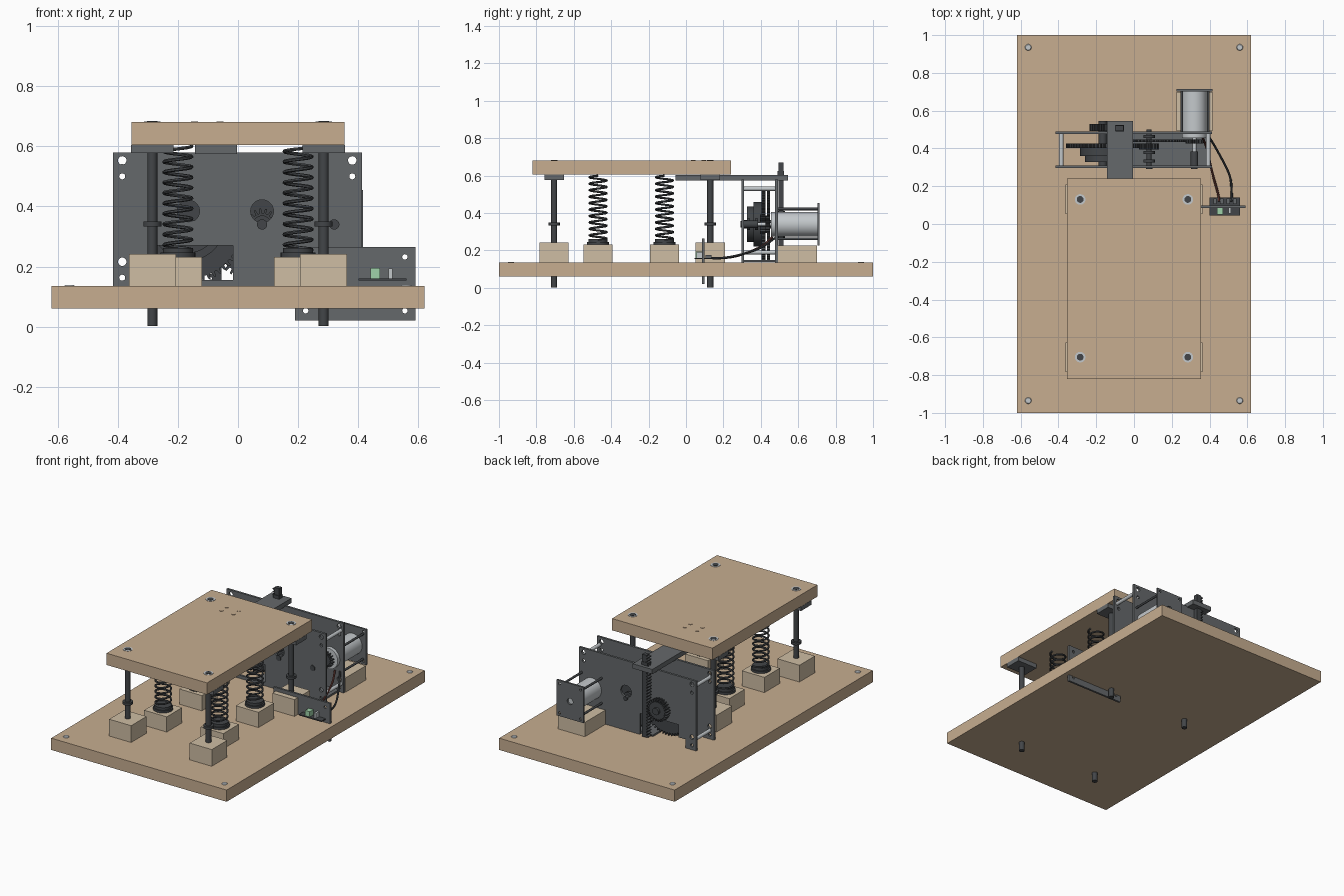
import bpy, bmesh
from math import sin, cos, pi
from mathutils import Matrix, Vector

if "Cube" in bpy.data.objects:
    bpy.data.objects.remove(bpy.data.objects["Cube"])


def mat(name, c):
    m = bpy.data.materials.new(name)
    m.diffuse_color = (*c, 1)
    m.use_nodes = True
    m.node_tree.nodes["Principled BSDF"].inputs["Base Color"].default_value = m.diffuse_color
    return m


WOOD = mat("wood", (0.57, 0.42, 0.28))
PALE = mat("pale_wood", (0.62, 0.51, 0.37))
DARK = mat("dark_metal", (0.055, 0.06, 0.065))
PLATE = mat("plate_metal", (0.13, 0.14, 0.147))
STEEL = mat("steel", (0.55, 0.58, 0.6))
GREEN = mat("green", (0.35, 0.65, 0.4))
RED = mat("red_wire", (0.15, 0.05, 0.04))


def add(name, me, m):
    ob = bpy.data.objects.new(name, me)
    bpy.context.collection.objects.link(ob)
    me.materials.clear()
    me.materials.append(m)
    return ob


def smooth(ob):
    bpy.ops.object.select_all(action='DESELECT')
    ob.select_set(True)
    bpy.context.view_layer.objects.active = ob
    bpy.ops.object.shade_smooth_by_angle()


def box(name, x, y, z, m):
    bm = bmesh.new()
    bmesh.ops.create_cube(bm, size=1)
    for v in bm.verts:
        for i, (a, b) in enumerate((x, y, z)):
            v.co[i] = (a + b) / 2 + v.co[i] * (b - a)
    me = bpy.data.meshes.new(name)
    bm.to_mesh(me)
    bm.free()
    return add(name, me, m)


def cyl(name, p, q, r, m, r2=None, n=32):
    p, q = Vector(p), Vector(q)
    bm = bmesh.new()
    rot = (q - p).to_track_quat('Z', 'Y').to_matrix().to_4x4()
    bmesh.ops.create_cone(bm, cap_ends=True, segments=n, radius1=r, radius2=r if r2 is None else r2,
                          depth=(q - p).length, matrix=Matrix.Translation((p + q) / 2) @ rot)
    me = bpy.data.meshes.new(name)
    bm.to_mesh(me)
    bm.free()
    ob = add(name, me, m)
    smooth(ob)
    return ob


def curve_mesh(name, loops, m, flat, xf=Matrix(), **kw):
    cu = bpy.data.curves.new(name, 'CURVE')
    cu.dimensions = '2D' if flat else '3D'
    if flat:
        cu.fill_mode = 'BOTH'
    for k, val in kw.items():
        setattr(cu, k, val)
    for pts in loops:
        s = cu.splines.new('POLY')
        s.points.add(len(pts) - 1)
        for sp, c in zip(s.points, pts):
            sp.co = (*c, 0, 1) if flat else (*c, 1)
        s.use_cyclic_u = flat
    tmp = bpy.data.objects.new(name + "_tmp", cu)
    bpy.context.collection.objects.link(tmp)
    bpy.context.view_layer.update()
    dg = bpy.context.evaluated_depsgraph_get()
    me = bpy.data.meshes.new_from_object(tmp.evaluated_get(dg))
    bpy.data.objects.remove(tmp)
    me.transform(xf)
    me.name = name
    ob = add(name, me, m)
    smooth(ob)
    return ob


def slab(name, loops, y0, y1, m):
    # upright slab: loops are in x-z, thickness runs along y
    xf = Matrix.Translation((0, (y0 + y1) / 2, 0)) @ Matrix.Rotation(pi / 2, 4, 'X')
    return curve_mesh(name, loops, m, True, xf, extrude=(y1 - y0) / 2)


def rect(x0, x1, z0, z1):
    return [(x0, z0), (x1, z0), (x1, z1), (x0, z1)]


def circ(x, z, r, n=32):
    return [(x + r * cos(2 * pi * i / n), z + r * sin(2 * pi * i / n)) for i in range(n)]


def gear(name, x, z, r, teeth, y0, y1, depth=0.016):
    pts = []
    for i in range(teeth):
        for f, rr in ((0, r - depth), (0.28, r - depth), (0.42, r), (0.72, r), (0.86, r - depth)):
            a = 2 * pi * (i + f) / teeth
            pts.append((x + rr * cos(a), z + rr * sin(a)))
    return slab(name, [pts], y0, y1, DARK)


# boards
box("base_board", (-0.62, 0.62), (-1, 1), (0.06, 0.135), WOOD)
box("top_board", (-0.355, 0.355), (-0.82, 0.24), (0.605, 0.68), WOOD)
for x in (-0.56, 0.56):
    for y in (-0.935, 0.935):
        cyl("base_screw", (x, y, 0.13), (x, y, 0.139), 0.021, STEEL, 0.014)

# guide rods, with blocks, collars and flanges
for x in (-0.285, 0.285):
    for y in (-0.705, 0.13):
        box("rod_block", (x - .078, x + .078), (y - .078, y + .078), (0.135, 0.242), PALE)
        cyl("guide_rod", (x, y, 0.003), (x, y, 0.6), 0.0165, DARK)
        cyl("rod_collar", (x, y, 0.333), (x, y, 0.349), 0.03, DARK)
        box("rod_flange", (x - .071, x + .071), (y - .052, y + .052), (0.577, 0.605), PLATE)
        cyl("rod_bolt_washer", (x, y, 0.675), (x, y, 0.682), 0.028, STEEL)
        cyl("rod_bolt", (x, y, 0.675), (x, y, 0.684), 0.018, DARK)

# coil springs on blocks
for x in (-0.2, 0.2):
    for y in (-0.47, -0.115):
        box("spring_block", (x - .08, x + .08), (y - .078, y + .078), (0.135, 0.232), PALE)
        cyl("spring_cup_base", (x, y, 0.232), (x, y, 0.246), 0.058, DARK)
        cyl("spring_cup", (x, y, 0.246), (x, y, 0.262), 0.05, DARK)
        n = 10 * 20
        pts = [(x + .046 * cos(pi * i / 10), y + .046 * sin(pi * i / 10), 0.255 + 0.345 * i / n)
               for i in range(n + 1)]
        curve_mesh("spring", [pts], DARK, False, bevel_depth=0.006, bevel_resolution=1, use_fill_caps=True)

# gearbox side plates
GZ = 0.34
corner = [circ(x, z, r, 20) for x in (-0.385, 0.38)
          for z, r in ((0.553, 0.014), (0.5, 0.01), (0.216, 0.014), (0.163, 0.01))]
slab("gearbox_front_plate", [rect(-0.415, 0.413, 0.135, 0.58), rect(-0.29, -0.017, 0.155, 0.27),
     circ(-0.165, 0.384, 0.037), circ(0.08, 0.384, 0.038)] + corner, 0.297, 0.311, PLATE)
notched = [(-0.415, 0.135), (-0.34, 0.135), (-0.34, 0.19), (-0.29, 0.19), (-0.29, 0.27), (-0.017, 0.27),
           (-0.017, 0.135), (0.413, 0.135), (0.413, 0.58), (-0.415, 0.58)]
slab("gearbox_rear_plate", [notched, circ(-0.165, 0.34, 0.03), circ(0.08, 0.384, 0.038)] + corner,
     0.477, 0.491, PLATE)
for x, z in ((-0.385, 0.53), (-0.385, 0.19), (0.393, 0.53), (0.393, 0.19)):
    cyl("plate_standoff", (x, 0.3, z), (x, 0.488, z), 0.011, STEEL)
for x, z in ((0.08, GZ), (0.32, GZ)):
    cyl("shaft_end", (x, 0.292, z), (x, 0.3, z), 0.017, DARK)
box("gearbox_floor_bar", (-0.1, 0.38), (0.311, 0.477), (0.137, 0.148), PLATE)

# gear train
gear("output_gear", -0.165, GZ, 0.195, 60, 0.403, 0.425)
cyl("output_drum", (-0.165, 0.36, GZ), (-0.165, 0.403, GZ), 0.12, DARK, n=48)
cyl("output_drum_step", (-0.165, 0.327, GZ), (-0.165, 0.36, GZ), 0.095, DARK, n=48)
cyl("output_shaft", (-0.165, 0.3, GZ), (-0.165, 0.545, GZ), 0.022, DARK)
gear("rack_pinion", -0.165, GZ, 0.07, 24, 0.493, 0.53)
cyl("middle_shaft", (0.08, 0.295, GZ), (0.08, 0.5, GZ), 0.013, DARK)
gear("middle_pinion", 0.08, GZ, 0.053, 17, 0.395, 0.425)
gear("middle_gear", 0.08, GZ, 0.195, 60, 0.433, 0.448)
for y in (0.325, 0.37, 0.455):
    cyl("shaft_collar", (0.08, y, GZ), (0.08, y + 0.016, GZ), 0.03, DARK)
gear("motor_pinion", 0.32, GZ, 0.048, 15, 0.425, 0.448)
cyl("motor_shaft", (0.32, 0.3, GZ), (0.32, 0.47, GZ), 0.01, STEEL)
cyl("motor_shaft_bearing", (0.32, 0.311, GZ), (0.32, 0.385, GZ), 0.02, DARK)

# motor, its end plate and cradle block
cyl("motor", (0.32, 0.455, GZ), (0.32, 0.703, GZ), 0.066, STEEL, n=48)
slab("motor_end_plate", [rect(0.225, 0.415, 0.227, 0.455), circ(0.32, GZ, 0.02)]
     + [circ(x, z, 0.008, 16) for x in (0.245, 0.395) for z in (0.247, 0.435)], 0.702, 0.714, PLATE)
for x in (0.253, 0.393):
    for z in (0.262, 0.422):
        cyl("motor_post", (x, 0.488, z), (x, 0.704, z), 0.007, DARK, n=16)
box("motor_block", (0.225, 0.415), (0.493, 0.7), (0.135, 0.226), PALE)

# toothed rack and lift arm
teeth, n = [(-0.055, 0.145), (-0.055, 0.67)], 28
for i in range(n):
    z = 0.67 - 0.525 * i / n
    teeth += [(-0.087, z), (-0.087, z - 0.006), (-0.101, z - 0.009), (-0.101, z - 0.014)]
slab("lift_rack", [teeth + [(-0.087, 0.145)]], 0.494, 0.522, DARK)
box("lift_arm", (-0.143, -0.004), (-0.055, 0.545), (0.574, 0.604), PLATE)
box("rack_cap", (-0.097, -0.053), (0.49, 0.525), (0.6, 0.625), DARK)
for x in (-0.145, -0.06):
    for y in (0.04, 0.095):
        cyl("arm_bolt", (x, y, 0.675), (x, y, 0.6825), 0.012, WOOD, n=20)

# sensor plate passing through the base, with its circuit
slab("sensor_plate", [rect(0.19, 0.59, 0.02, 0.265), circ(0.555, 0.232, 0.009, 20),
     circ(0.555, 0.053, 0.009, 20), circ(0.225, 0.053, 0.009, 20)], 0.086, 0.099, PLATE)
box("circuit_board", (0.4, 0.56), (0.045, 0.14), (0.154, 0.161), DARK)
box("terminal", (0.44, 0.472), (0.05, 0.086), (0.161, 0.195), GREEN)
box("switch", (0.5, 0.513), (0.055, 0.086), (0.161, 0.193), STEEL)
for x in (0.42, 0.455, 0.49, 0.525):
    box("contact", (x, x + 0.018), (0.105, 0.135), (0.161, 0.175), PLATE)


# motor wires
def wire(name, ctrl, m):
    pts = []
    c = [Vector(p) for p in (ctrl[0], *ctrl, ctrl[-1])]
    for a, b, d, e in zip(c, c[1:], c[2:], c[3:]):
        for i in range(10):
            t = i / 10
            pts.append(tuple(0.5 * (2 * b + (d - a) * t + (2 * a - 5 * b + 4 * d - e) * t * t
                                    + (3 * b - a - 3 * d + e) * t ** 3)))
    curve_mesh(name, [pts], m, False, bevel_depth=0.006, bevel_resolution=2, use_fill_caps=True)


wire("red_wire", [(0.45, 0.12, 0.165), (0.445, 0.16, 0.158), (0.415, 0.27, 0.17), (0.385, 0.4, 0.22),
                  (0.36, 0.465, 0.275)], RED)
wire("black_wire", [(0.515, 0.12, 0.165), (0.517, 0.16, 0.158), (0.505, 0.26, 0.17), (0.44, 0.39, 0.21),
                    (0.385, 0.48, 0.27)], DARK)
